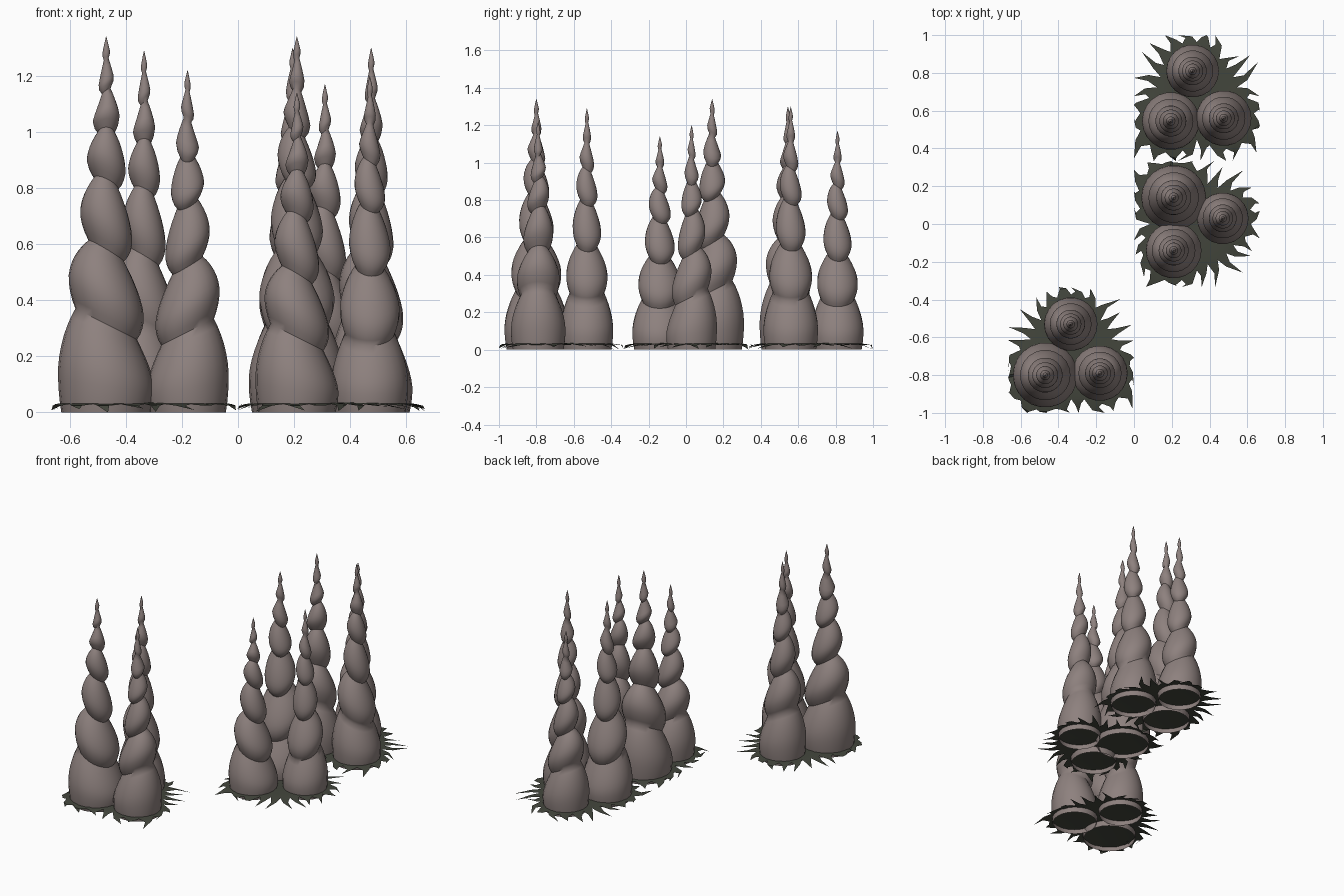
import bpy, bmesh, math, random
from mathutils import Vector

if "Cube" in bpy.data.objects:
    bpy.data.objects.remove(bpy.data.objects["Cube"])

random.seed(11)


def material(name, col):
    m = bpy.data.materials.new(name)
    m.diffuse_color = (*col, 1)
    m.use_nodes = True
    m.node_tree.nodes["Principled BSDF"].inputs["Base Color"].default_value = m.diffuse_color
    return m


ROCK = material("rock", (0.27, 0.22, 0.21))
MOSS = material("moss", (0.055, 0.06, 0.045))
SIDES = 22

# stacked bulbs: (top as part of height, widest radius, joint radius, joint slope, joint turn)
BULBS = [(.235, 1, .64, .50, 0), (.43, .78, .37, .60, 10), (.61, .54, .25, .60, 40),
         (.745, .40, .17, .65, 90), (.855, .28, .09, .7, 160), (.94, .16, .05, .7, 230),
         (1.0, .08, .004, 0, 0)]

# clusters: tile centre, then spires (x, y, height, radius, direction the joints rise to)
CLUSTERS = [
    ((-.333, -.667), [(-.47, -.80, 1.34, .172, 180), (-.18, -.79, 1.22, .147, 0),
                      (-.335, -.53, 1.29, .142, 180)]),
    ((.333, 0), [(.21, .14, 1.34, .172, 90), (.47, .03, 1.20, .137, 90),
                 (.21, -.14, 1.14, .148, 180)]),
    ((.333, .667), [(.31, .81, 1.17, .14, 180), (.195, .545, 1.30, .153, -90),
                    (.475, .56, 1.30, .147, 180)]),
]


def finish(bm, name, mat, angle):
    bmesh.ops.recalc_face_normals(bm, faces=bm.faces)
    me = bpy.data.meshes.new(name)
    bm.to_mesh(me)
    bm.free()
    ob = bpy.data.objects.new(name, me)
    bpy.context.collection.objects.link(ob)
    me.materials.append(mat)
    bpy.ops.object.select_all(action='DESELECT')
    ob.select_set(True)
    bpy.context.view_layer.objects.active = ob
    bpy.ops.object.shade_smooth_by_angle(angle=math.radians(angle))
    return ob


def spire(name, x, y, h, r, az):
    """Lathed stack of egg-shaped bulbs with tilted joints, open underneath."""
    bm = bmesh.new()
    rings = []
    z0, j0, s0 = 0, .93, Vector((0, 0))
    for k, (z1, R, j1, slope, turn) in enumerate(BULBS):
        a = math.radians(az + turn)
        s1 = Vector((math.cos(a), math.sin(a))) * slope
        n = 10 if k < 4 else 6
        wide = .36 if k < 5 else .3
        for i in range(n + (k == len(BULBS) - 1)):
            u = i / n
            if u < wide:
                rad = j0 + (R - j0) * math.sin(math.pi / 2 * u / wide) ** .85
            else:
                rad = j1 + (R - j1) * (1 - ((u - wide) / (1 - wide)) ** (1.75 if k < 4 else 1.1))
            s = s0.lerp(s1, u)
            z = (z0 + (z1 - z0) * u) * h
            ring = []
            for q in range(SIDES):
                t = 2 * math.pi * q / SIDES
                p = Vector((math.cos(t), math.sin(t))) * rad * r
                ring.append(bm.verts.new((x + p.x, y + p.y, z + s.dot(p))))
            rings.append(ring)
        z0, j0, s0 = z1, j1, s1
    for a, b in zip(rings, rings[1:]):
        for q in range(SIDES):
            w = (q + 1) % SIDES
            bm.faces.new((a[q], a[w], b[w], b[q]))
    bm.faces.new(rings[-1])
    finish(bm, name, ROCK, 50)


def loop(bm, pts):
    vs = [bm.verts.new((p[0], p[1], 0)) for p in pts]
    es = [bm.edges.new((vs[i], vs[(i + 1) % len(vs)])) for i in range(len(vs))]
    return vs, es


def skirt(name, centre, spires):
    """Spiky ground cover, raised a little inside every spire."""
    c = Vector(centre)

    def reach(t):
        u = Vector((math.cos(t), math.sin(t)))
        best = .22
        for x, y, h, r, az in spires:
            d = Vector((x, y)) - c
            along = d.dot(u)
            disc = (r + .015) ** 2 - (d.length_squared - along ** 2)
            if disc > 0:
                best = max(best, along + math.sqrt(disc))
        return best

    pts, heights = [], []
    n = 24
    step = 2 * math.pi / n
    for i in range(n):
        base = reach((i + .5) * step)
        length = random.uniform(.04, .11) + max(0, .31 - base) * .6
        tip = random.uniform(-.05, 1.05)
        for f, k, z in ((0, 0, .03), (.3, .4, .024),
                        (tip, 1, random.uniform(.0, .03)), (.72, .35, .024)):
            t = (i + f) * step
            rr = reach(t) if k == 0 else base + k * length
            lim = .333 - .01 * (1 - k)
            pts.append(c + Vector((max(-lim, min(lim, rr * math.cos(t))),
                                   max(-lim, min(lim, rr * math.sin(t))))))
            heights.append(z)
    bm = bmesh.new()
    outer, edges = loop(bm, pts)
    rims = []
    for x, y, h, r, az in spires:
        vs, es = loop(bm, [(x + .83 * r * math.cos(2 * math.pi * q / SIDES),
                            y + .83 * r * math.sin(2 * math.pi * q / SIDES))
                           for q in range(SIDES)])
        rims.append(vs)
        edges += es
    bmesh.ops.triangle_fill(bm, use_beauty=True, edges=edges, normal=(0, 0, 1))
    for v, z in zip(outer, heights):
        v.co.z = z
    for vs in rims:
        for v in vs:
            v.co.z = .035
        bm.faces.new(vs)
    finish(bm, name, MOSS, 30)


# build the three clusters
for ci, (centre, spires) in enumerate(CLUSTERS):
    skirt(f"moss_skirt_{ci + 1}", centre, spires)
    for si, s in enumerate(spires):
        spire(f"spire_{ci + 1}_{si + 1}", *s)
